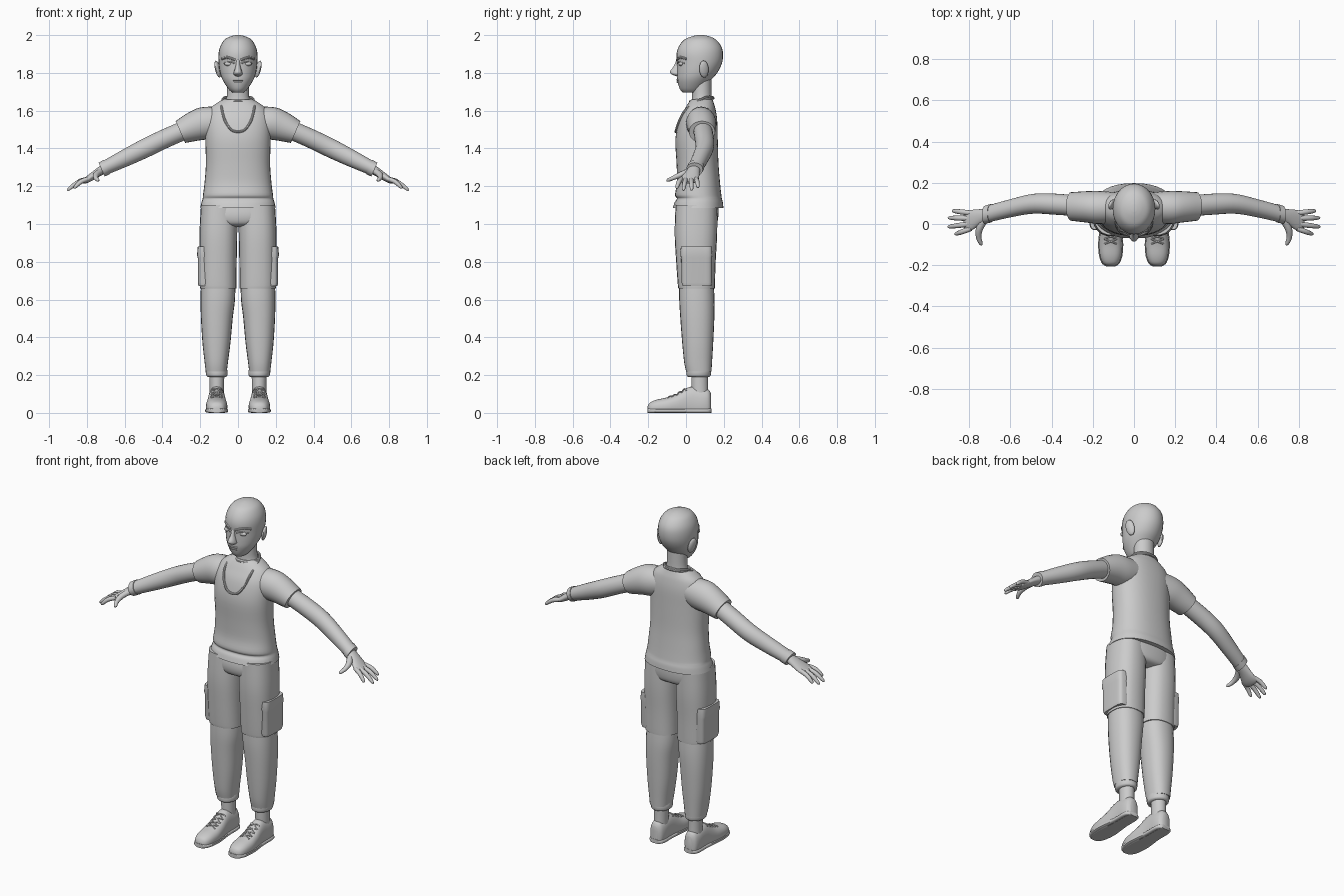
import bpy, bmesh, math
from mathutils import Vector
from mathutils.bvhtree import BVHTree


def smooth(rows, sub):
    """Catmull-Rom interpolation of equal-length tuples."""
    if sub < 2:
        return rows
    out = []
    for i in range(len(rows) - 1):
        a, b, c, d = (rows[max(i - 1, 0)], rows[i], rows[i + 1], rows[min(i + 2, len(rows) - 1)])
        for k in range(sub):
            t = k / sub
            out.append(tuple(q + .5 * t * (r - p + t * (2*p - 5*q + 4*r - s + t * (3*(q - r) + s - p)))
                             for p, q, r, s in zip(a, b, c, d)))
    return out + [rows[-1]]


def finish(ob, mirror, angle=40):
    bpy.ops.object.select_all(action='DESELECT')
    ob.select_set(True)
    bpy.context.view_layer.objects.active = ob
    bpy.ops.object.shade_smooth_by_angle(angle=math.radians(angle))
    if mirror:
        m = ob.modifiers.new("Mirror", 'MIRROR')
        m.use_axis = (True, False, False)
    return ob


def loft(name, rows, side=None, up=None, n=24, power=2.0, sub=4, mirror=False, floor=False, closed=False):
    """Skin through rings (x, y, z, half size along side, half size along up)."""
    rows = smooth(rows, sub)
    bm = bmesh.new()
    rings = []
    for i, (x, y, z, a, b) in enumerate(rows):
        s, u = side, up
        if side is None:
            t = Vector(rows[(i + 1) % len(rows) if closed else min(i + 1, len(rows) - 1)][:3]) \
                - Vector(rows[i - 1 if closed else max(i - 1, 0)][:3])
            s = t.cross(Vector((0, 0, 1))).normalized()
            u = s.cross(t).normalized()
        s, u = Vector(s), Vector(u).normalized()
        ring = []
        for k in range(n):
            c, d = math.cos(k * math.tau / n), math.sin(k * math.tau / n)
            p = Vector((x, y, z)) + s * (a * math.copysign(abs(c) ** (2 / power), c)) \
                + u * (b * math.copysign(abs(d) ** (2 / power), d))
            if floor:
                p.z = max(p.z, 0)
            ring.append(bm.verts.new(p))
        rings.append(ring)
    pairs = list(zip(rings, rings[1:])) + ([(rings[-1], rings[0])] if closed else [])
    for r, q in pairs:
        for k in range(n):
            bm.faces.new((r[k], r[(k + 1) % n], q[(k + 1) % n], q[k]))
    if not closed:
        bm.faces.new(rings[0])
        bm.faces.new(rings[-1])
    bmesh.ops.recalc_face_normals(bm, faces=bm.faces)
    me = bpy.data.meshes.new(name)
    bm.to_mesh(me)
    bm.free()
    ob = bpy.data.objects.new(name, me)
    bpy.context.collection.objects.link(ob)
    return finish(ob, mirror)


def column(name, rows, **kw):
    """Upright loft from (z, front y, back y, inner/centre x, half width)."""
    return loft(name, [(cx, (f + b) / 2, z, w, (b - f) / 2) for z, f, b, cx, w in rows],
                (1, 0, 0), (0, 1, 0), **kw)


def tree(ob):
    return BVHTree.FromPolygons([v.co for v in ob.data.vertices], [tuple(p.vertices) for p in ob.data.polygons])


def tube(name, pts, r, mirror=False, sub=4, closed=False, n=8):
    return loft(name, [(*p, r, r) for p in pts], n=n, sub=sub, mirror=mirror, closed=closed)


def ball(name, loc, size, rot=(0, 0, 0)):
    bpy.ops.mesh.primitive_uv_sphere_add(segments=16, ring_count=10, location=loc, rotation=rot)
    ob = bpy.context.object
    ob.name, ob.scale = name, size
    bpy.ops.object.transform_apply(location=True, rotation=True, scale=True)
    return finish(ob, True)


# Head and neck
head = column("head", [
    (1.695, -.015, .07, 0, .028), (1.715, -.033, .09, 0, .05), (1.76, -.046, .13, 0, .08),
    (1.80, -.048, .165, 0, .095), (1.85, -.048, .19, 0, .102), (1.90, -.05, .196, 0, .103),
    (1.94, -.038, .187, 0, .094), (1.975, -.01, .16, 0, .072), (1.993, .03, .125, 0, .04),
    (2.0, .06, .095, 0, .012)], n=28)
column("neck", [(1.60, .02, .145, 0, .085), (1.65, .03, .138, 0, .066), (1.69, .032, .135, 0, .058),
                (1.78, .03, .135, 0, .058)])
head_tree = tree(head)


def on_face(x, z, lift=0.0):
    hit = head_tree.ray_cast(Vector((x, -1, z)), Vector((0, 1, 0)))[0]
    return (x, hit.y - lift, z)


# Face details
column("nose", [(1.782, -.05, -.03, 0, .012), (1.793, -.078, -.02, 0, .024), (1.808, -.085, -.02, 0, .021),
                (1.835, -.066, -.02, 0, .013), (1.87, -.05, -.02, 0, .011)], n=14)
ball("ear", (.107, .095, 1.82), (.013, .026, .046), (.15, .2, .35))
ball("eye", on_face(.048, 1.848, -.008), (.025, .014, .012))
tube("eyebrow", [on_face(x, z) for x, z in ((.015, 1.868), (.035, 1.876), (.06, 1.882), (.084, 1.874))], .007, True)
tube("eyelid", [on_face(x, z) for x, z in ((.02, 1.85), (.045, 1.86), (.076, 1.85))], .004, True)
for z, w, r in ((1.763, .026, .005), (1.752, .02, .006)):
    tube("lip", [on_face(x * w, z) for x in (-1, -.4, .4, 1)], r)

# Shirt body, collar and sleeves
shirt = column("shirt", [
    (1.085, -.07, .198, 0, .2), (1.115, -.06, .195, 0, .193), (1.135, -.048, .19, 0, .187),
    (1.155, -.058, .187, 0, .185), (1.22, -.048, .18, 0, .177), (1.32, -.05, .172, 0, .17),
    (1.45, -.056, .168, 0, .173), (1.55, -.036, .165, 0, .172), (1.61, -.006, .156, 0, .148),
    (1.643, .014, .146, 0, .108), (1.66, .028, .14, 0, .078)], n=36, power=2.3)
tube("collar", [(.075 * math.cos(a), .084 + .06 * math.sin(a), 1.658 + .008 * math.sin(a))
                for a in (i * math.tau / 32 for i in range(32))], .007, sub=1, closed=True)
arm_frame = dict(side=(0, 1, 0), up=(.4, 0, .92), mirror=True)
loft("sleeve", [(.07, .08, 1.55, .07, .078), (.16, .08, 1.535, .08, .09), (.23, .083, 1.517, .076, .08),
                (.305, .085, 1.487, .069, .063)], **arm_frame)

# Arms with wrist cuffs
loft("arm", [(.24, .085, 1.515, .05, .05), (.38, .096, 1.455, .051, .05), (.49, .098, 1.402, .048, .05),
             (.6, .076, 1.348, .044, .045), (.715, .047, 1.292, .041, .036)], **arm_frame)
loft("wrist_cuff", [(.695, .052, 1.302, .045, .041), (.722, .045, 1.288, .044, .04)], sub=1, **arm_frame)

# Hands
loft("palm", [(.70, .046, 1.298, .03, .026), (.745, .034, 1.27, .038, .022), (.79, .018, 1.24, .05, .018),
              (.815, .014, 1.226, .046, .013), (.825, .014, 1.22, .03, .006)], **arm_frame)
for y0, tip in ((.053, (.882, .064, 1.192)), (.027, (.902, .03, 1.178)),
                (.001, (.903, -.014, 1.177)), (-.022, (.868, -.05, 1.188))):
    a, b = Vector((.79, y0, 1.24)), Vector(tip)
    loft("finger", [(*(a.lerp(b, t) + Vector((0, 0, .012 * t * (1 - t) * 4))), r, r)
                    for t, r in ((0, .012), (.5, .0125), (.85, .01), (.96, .007), (1, .002))],
         n=10, sub=2, mirror=True)
loft("thumb", [(.725, .02, 1.28, .017, .017), (.75, -.025, 1.262, .017, .016), (.753, -.065, 1.245, .013, .012),
               (.742, -.095, 1.232, .009, .009), (.738, -.103, 1.229, .002, .002)], n=10, mirror=True)

# Necklace draped on the chest
shirt_tree = tree(shirt)
half = [(.03, .138, 1.672), (.07, .105, 1.67), (.086, .055, 1.645)]
for x, z in ((.084, 1.60), (.068, 1.545), (.04, 1.503), (.015, 1.49)):
    half.append((x, shirt_tree.ray_cast(Vector((x, -1, z)), Vector((0, 1, 0)))[0].y - .004, z))
chain = [(-x, y, z) for x, y, z in half] + half[::-1]
tube("necklace", smooth(chain + chain[:1], 4)[:-1], .0065, sub=1, closed=True)

# Trousers: hips, thighs, lower legs, pockets
column("hips", [(.985, .0, .12, 0, .1), (1.0, -.045, .16, 0, .165), (1.05, -.058, .172, 0, .195),
                (1.12, -.045, .17, 0, .18)], n=32, power=2.4)
column("thigh", [(.66, -.04, .152, .104, .096), (.675, -.043, .153, .105, .097), (.8, -.052, .157, .105, .098),
                 (.95, -.06, .165, .104, .1), (1.1, -.055, .165, .1, .096)], power=2.4, mirror=True)
column("lower_leg", [(.22, .0, .135, .115, .056), (.27, -.01, .138, .115, .062), (.37, -.02, .144, .114, .074),
                     (.5, -.03, .15, .112, .084), (.6, -.036, .151, .107, .091), (.69, -.036, .146, .105, .091)],
       power=2.3, mirror=True)
column("trouser_cuff", [(.19, .012, .122, .112, .047), (.197, .004, .13, .112, .055),
                        (.215, .002, .133, .113, .058), (.232, .004, .132, .114, .056)], mirror=True)
column("cargo_pocket", [(.672, -.02, .135, .166, .042), (.69, -.024, .138, .167, .046),
                        (.82, -.026, .138, .167, .046), (.835, -.03, .14, .167, .05),
                        (.88, -.028, .138, .166, .047)], power=5, sub=1, mirror=True)

# Ankles and shoes
column("ankle", [(.06, .03, .12, .112, .038), (.13, .028, .117, .112, .038), (.21, .028, .117, .112, .04)],
       mirror=True, sub=2)
shoe_rows = [(-.203, .018, .035), (-.19, .038, .055), (-.155, .052, .07), (-.1, .057, .082), (-.05, .053, .1),
             (0, .047, .13), (.04, .045, .14), (.09, .045, .13), (.12, .038, .122), (.133, .022, .1)]
shoe = loft("shoe", [(.113, y, h * .4, w, h * .6) for y, w, h in shoe_rows], (1, 0, 0), (0, 0, 1),
            power=2.4, mirror=True, floor=True)
loft("shoe_sole", [(.113, y * 1.01, .012, w + .004, .012) for y, w, h in shoe_rows], (1, 0, 0), (0, 0, 1),
     power=4, mirror=True, floor=True)
shoe_tree = tree(shoe)
for y in (-.085, -.06, -.035, -.01):
    for d in (-.012, .012):
        pts = [(.113 + x, y + d * x / .03) for x in (-.03, -.015, 0, .015, .03)]
        tube("shoelace", [(x, v, shoe_tree.ray_cast(Vector((x, v, 1)), Vector((0, 0, -1)))[0].z + .001)
                          for x, v in pts], .004, True, 2, n=6)
